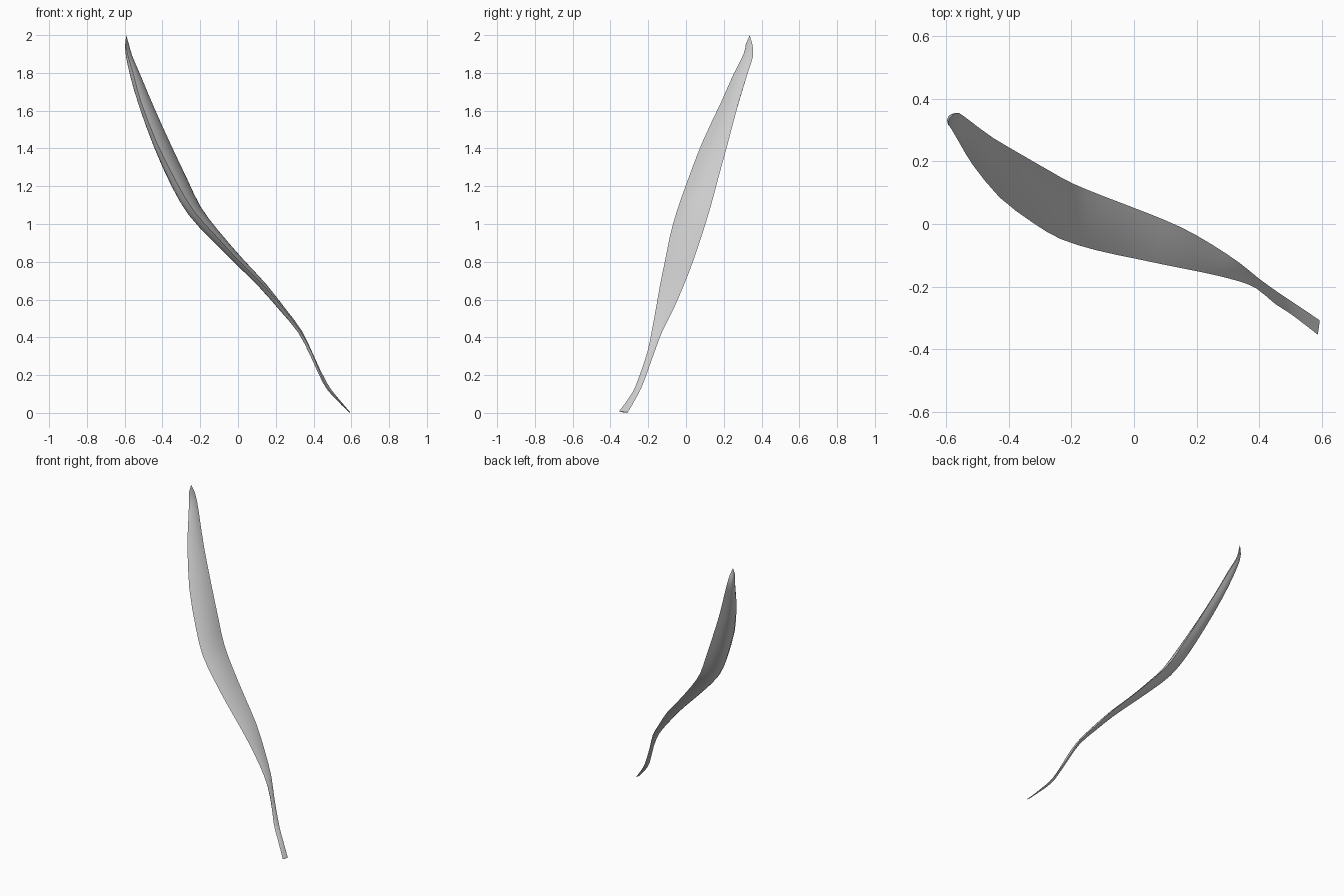
import bpy, bmesh
from mathutils import Vector

if "Cube" in bpy.data.objects:
    bpy.data.objects.remove(bpy.data.objects["Cube"])

# Stations from tip to stem: back edge xyz, front edge xyz, underside depth
STATIONS = [
    (-.577, .352, 1.95, -.594, .316, 1.95, .012),
    (-.560, .355, 1.89, -.585, .305, 1.90, .022),
    (-.517, .324, 1.79, -.553, .250, 1.79, .038),
    (-.450, .275, 1.63, -.515, .188, 1.65, .046),
    (-.360, .222, 1.43, -.430, .085, 1.43, .055),
    (-.270, .170, 1.24, -.325, .005, 1.22, .062),
    (-.197, .130, 1.09, -.235, -.048, 1.07, .055),
    (-.100, .090, .96, -.120, -.084, .94, .045),
    (.030, .040, .81, .000, -.110, .81, .034),
    (.150, -.010, .68, .120, -.135, .69, .030),
    (.250, -.066, .55, .230, -.157, .565, .024),
    (.340, -.126, .43, .325, -.180, .44, .017),
    (.400, -.175, .30, .390, -.205, .32, .014),
    (.470, -.225, .16, .452, -.256, .17, .013),
    (.520, -.258, .09, .502, -.288, .10, .011),
    (.594, -.308, .003, .588, -.354, .008, .004),
]
N = 8      # strips across the blade
STEPS = 2  # subdivisions between stations


def smooth_rows(rows, steps):
    """Catmull-Rom resampling along the blade."""
    rows = [Vector(r) for r in rows]
    out = []
    for i in range(len(rows) - 1):
        p1, p2 = rows[i], rows[i + 1]
        p0, p3 = rows[max(i - 1, 0)], rows[min(i + 2, len(rows) - 1)]
        for k in range(steps):
            t = k / steps
            out.append((p1 * 2 + (p2 - p0) * t
                        + (p0 * 2 - p1 * 5 + p2 * 4 - p3) * t ** 2
                        + (p1 * 3 - p0 - p2 * 3 + p3) * t ** 3) * .5)
    return out + [rows[-1]]


rows = smooth_rows(STATIONS, STEPS)
A = [Vector(r[0:3]) for r in rows]
B = [Vector(r[3:6]) for r in rows]
mid = [(a + b) / 2 for a, b in zip(A, B)]

bm = bmesh.new()
rings = []
for i, r in enumerate(rows):
    tangent = mid[min(i + 1, len(mid) - 1)] - mid[max(i - 1, 0)]
    down = tangent.cross(B[i] - A[i]).normalized()
    if down.z > 0:
        down = -down
    # Underside sags, upper side bulges slightly, meeting at thin edges
    under, upper = r[6], -r[6] * .2
    pts = []
    for k in range(N + 1):
        t = k / N
        pts.append(A[i].lerp(B[i], t) + down * under * 4 * t * (1 - t))
    for k in range(N - 1, 0, -1):
        t = k / N
        pts.append(A[i].lerp(B[i], t) + down * upper * 4 * t * (1 - t))
    rings.append([bm.verts.new(p) for p in pts])

# Skin between the cross-sections
for r0, r1 in zip(rings, rings[1:]):
    for k in range(len(r0)):
        j = (k + 1) % len(r0)
        bm.faces.new((r0[k], r0[j], r1[j], r1[k]))

# Pointed tip and closed stem end
tip = bm.verts.new((-.592, .337, 2.0))
for k in range(len(rings[0])):
    bm.faces.new((tip, rings[0][(k + 1) % len(rings[0])], rings[0][k]))
bm.faces.new(rings[-1])
bmesh.ops.recalc_face_normals(bm, faces=bm.faces)

mesh = bpy.data.meshes.new("leaf_blade")
bm.to_mesh(mesh)
bm.free()
leaf = bpy.data.objects.new("leaf_blade", mesh)
bpy.context.collection.objects.link(leaf)
bpy.context.view_layer.objects.active = leaf
leaf.select_set(True)
bpy.ops.object.shade_smooth_by_angle()
